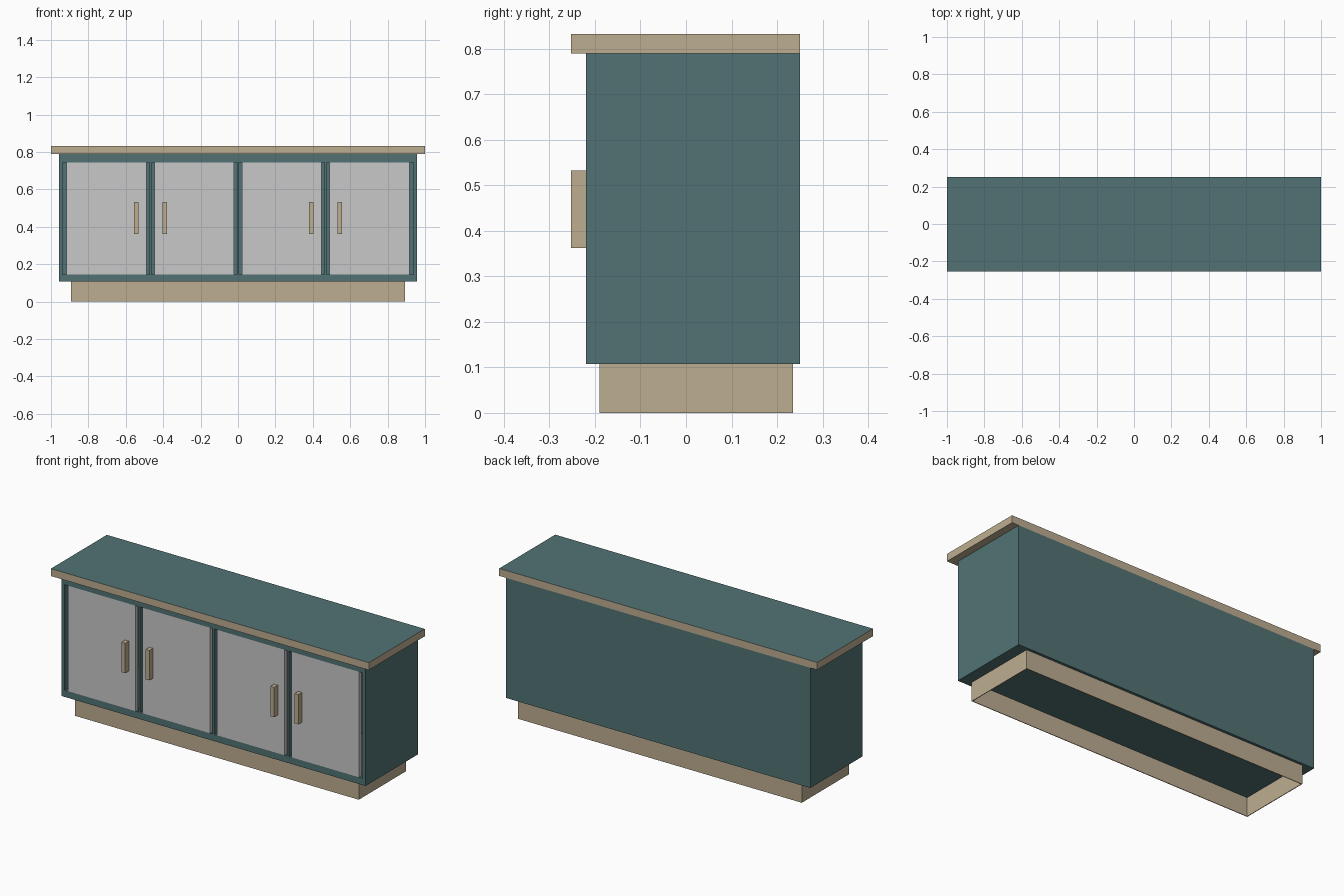
import bpy

cube = bpy.data.objects.get("Cube")
if cube:
    bpy.data.objects.remove(cube, do_unlink=True)


def material(name, rgb):
    m = bpy.data.materials.new(name)
    m.use_nodes = True
    m.diffuse_color = (*rgb, 1)
    m.node_tree.nodes["Principled BSDF"].inputs["Base Color"].default_value = (*rgb, 1)
    return m


teal = material("teal paint", (0.084, 0.171, 0.175))
tan = material("tan wood", (0.515, 0.423, 0.283))
grey = material("light grey", (0.578, 0.578, 0.578))


def box(name, mat, x, y, z):
    """Box between the given (low, high) limits."""
    verts = [(a, b, c) for a in x for b in y for c in z]
    faces = [(0, 1, 3, 2), (4, 6, 7, 5), (0, 4, 5, 1),
             (2, 3, 7, 6), (0, 2, 6, 4), (1, 5, 7, 3)]
    mesh = bpy.data.meshes.new(name)
    mesh.from_pydata(verts, [], faces)
    mesh.materials.append(mat)
    obj = bpy.data.objects.new(name, mesh)
    bpy.context.collection.objects.link(obj)
    return obj


# Main limits
W, INNER = 0.957, 0.937
FRONT, BACK = -0.22, 0.25
BOTTOM, TOP = 0.107, 0.79
OPEN = (0.145, 0.745)
CELL = INNER / 2

# Plinth: a thin ring, open underneath
PX, PF, PB, T = 0.893, -0.19, 0.235, 0.004
box("plinth_front", tan, (-PX, PX), (PF, PF + T), (0, BOTTOM))
box("plinth_back", tan, (-PX, PX), (PB - T, PB), (0, BOTTOM))
for side, s in (("left", 1), ("right", -1)):
    box("plinth_" + side, tan, sorted((s * PX, s * (PX - T))), (PF + T, PB - T), (0, BOTTOM))
    box("cabinet_side_" + side, teal, sorted((s * W, s * INNER)), (FRONT, BACK), OPEN)

# Cabinet shell
box("cabinet_floor", teal, (-W, W), (FRONT, BACK), (BOTTOM, OPEN[0]))
box("cabinet_ceiling", teal, (-W, W), (FRONT, BACK), (OPEN[1], TOP))
box("cabinet_back", teal, (-INNER, INNER), (BACK - 0.03, BACK), OPEN)
for i in (-1, 0, 1):
    box("divider", teal, (i * CELL - 0.005, i * CELL + 0.005), (FRONT, BACK - 0.03), OPEN)

# Doors with a gap on both sides, handles beside the meeting edge of each pair
for i in range(4):
    mid = (i - 1.5) * CELL
    box("door", grey, (mid - 0.213, mid + 0.213), (FRONT, FRONT + 0.02), OPEN)
    hx = mid + (0.158 if i % 2 == 0 else -0.158)
    box("handle", tan, (hx - 0.012, hx + 0.012), (-0.253, FRONT), (0.362, 0.532))

# Countertop: wood edge with a painted upper face
top = box("countertop", tan, (-1, 1), (-0.253, BACK), (TOP, 0.832))
top.data.materials.append(teal)
for face in top.data.polygons:
    face.material_index = 1 if face.normal.z > 0.5 else 0
